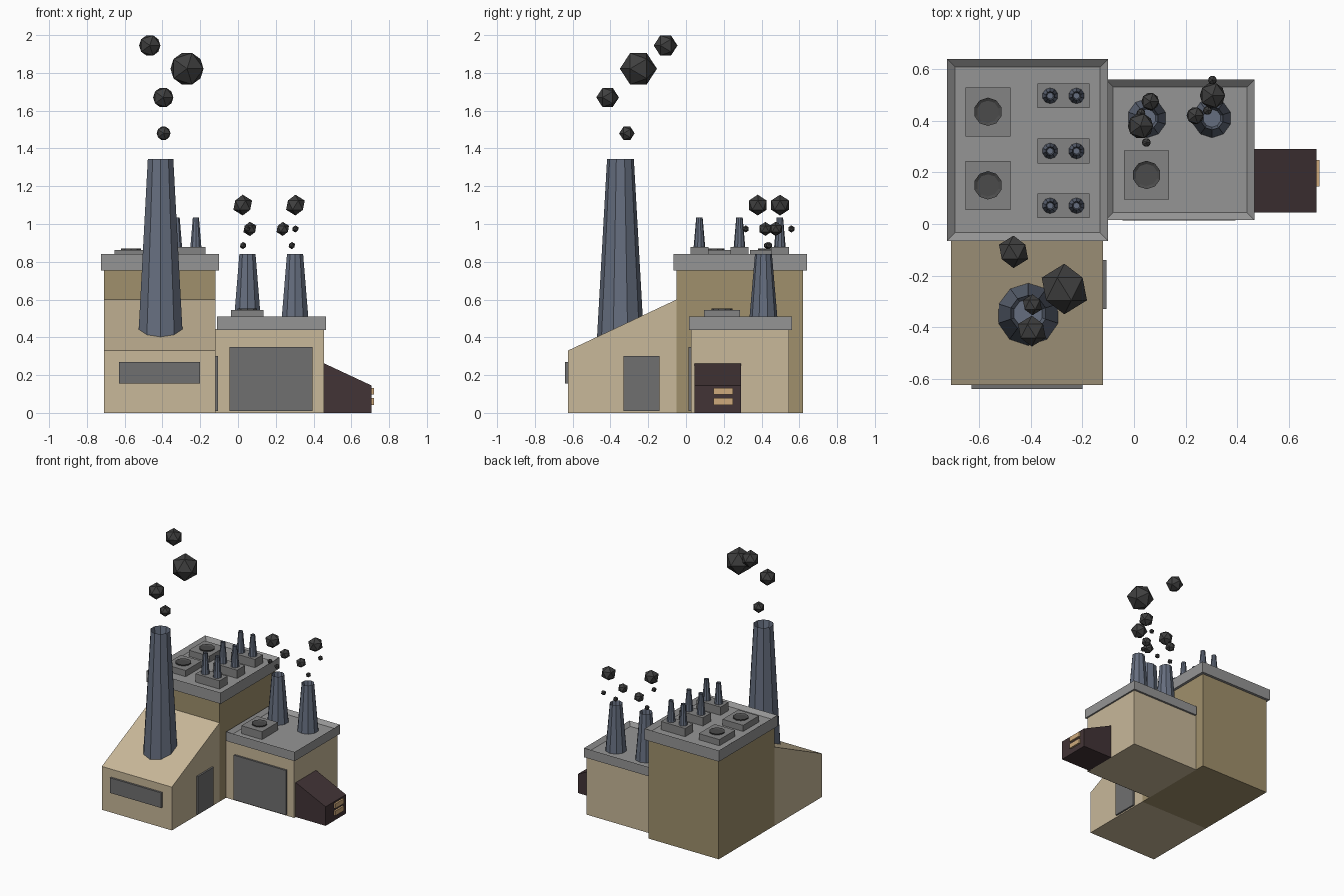
import bpy, bmesh, math
from mathutils import Matrix

if "Cube" in bpy.data.objects:
    bpy.data.objects.remove(bpy.data.objects["Cube"])


def mat(name, r, g, b):
    m = bpy.data.materials.new(name)
    m.diffuse_color = (r, g, b, 1)
    m.use_nodes = True
    m.node_tree.nodes["Principled BSDF"].inputs["Base Color"].default_value = m.diffuse_color
    return m


TAN = mat("tan", 0.58, 0.48, 0.32)
DARK_TAN = mat("dark_tan", 0.35, 0.28, 0.15)
GREY = mat("roof_grey", 0.30, 0.30, 0.30)
MID = mat("vent_grey", 0.23, 0.23, 0.23)
DOOR = mat("door_grey", 0.16, 0.16, 0.16)
RING = mat("ring_grey", 0.07, 0.07, 0.07)
STEEL = mat("steel_blue", 0.13, 0.155, 0.21)
SMOKE = mat("smoke", 0.05, 0.05, 0.05)
BROWN = mat("brown", 0.055, 0.034, 0.037)
AMBER = mat("amber", 0.62, 0.40, 0.20)


def finish(name, bm, material):
    bmesh.ops.recalc_face_normals(bm, faces=bm.faces)
    me = bpy.data.meshes.new(name)
    bm.to_mesh(me)
    bm.free()
    me.materials.append(material)
    ob = bpy.data.objects.new(name, me)
    bpy.context.collection.objects.link(ob)
    return ob


def recess_top(bm, thickness, depth):
    """Inset the highest face and sink it."""
    bm.normal_update()
    top = max(bm.faces, key=lambda f: f.calc_center_median().z)
    bmesh.ops.inset_individual(bm, faces=[top], thickness=thickness)
    bmesh.ops.translate(bm, verts=top.verts, vec=(0, 0, -depth))


def box(name, x, y, z, material, rim=0, depth=0):
    bm = bmesh.new()
    size = [b - a for a, b in (x, y, z)]
    mid = [(a + b) / 2 for a, b in (x, y, z)]
    bmesh.ops.create_cube(bm, size=1, matrix=Matrix.Translation(mid) @ Matrix.Diagonal((*size, 1)))
    if rim:
        bmesh.ops.recalc_face_normals(bm, faces=bm.faces)
        recess_top(bm, rim, depth)
    return finish(name, bm, material)


def prism(name, profile, vec, material):
    """Extrude a closed 3D profile along vec."""
    bm = bmesh.new()
    face = bm.faces.new([bm.verts.new(p) for p in profile])
    ext = bmesh.ops.extrude_face_region(bm, geom=[face], use_keep_orig=True)["geom"]
    bmesh.ops.translate(bm, vec=vec, verts=[v for v in ext if isinstance(v, bmesh.types.BMVert)])
    return finish(name, bm, material)


def pipe(name, x, y, z0, z1, r0, r1, wall, depth, material, sides=10):
    """Tapered stack with a hollow mouth."""
    bm = bmesh.new()
    bmesh.ops.create_cone(bm, cap_ends=True, segments=sides, radius1=r0, radius2=r1, depth=z1 - z0,
                          matrix=Matrix.Translation((x, y, (z0 + z1) / 2)))
    recess_top(bm, wall, depth)
    return finish(name, bm, material)


def puff(name, x, y, z, r, tilt=0):
    bm = bmesh.new()
    bmesh.ops.create_icosphere(bm, subdivisions=1, radius=r,
                               matrix=Matrix.Translation((x, y, z)) @ Matrix.Rotation(tilt, 4, 'X'))
    return finish(name, bm, SMOKE)


def fan_vent(name, x, y, z0, z1):
    box(name + "_box", (x - 0.087, x + 0.087), (y - 0.095, y + 0.095), (z0, z1), MID)
    pipe(name + "_ring", x, y, z1 - 0.005, z1 + 0.008, 0.055, 0.055, 0.012, 0.007, RING)


# Tall main block with parapet roof
box("main_block", (-0.71, -0.12), (-0.05, 0.62), (0, 0.76), DARK_TAN)
box("main_roof", (-0.725, -0.10), (-0.065, 0.64), (0.755, 0.84), GREY, 0.044, 0.025)
for i, y in enumerate((0.15, 0.435)):
    fan_vent(f"main_fan_{i}", -0.582 + 0.016, y, 0.81, 0.862)
for i, y in enumerate((0.071, 0.283, 0.497)):
    box(f"stack_base_{i}", (-0.374, -0.172), (y - 0.048, y + 0.048), (0.81, 0.878), MID)
    for j, x in enumerate((-0.325, -0.223)):
        pipe(f"small_stack_{i}_{j}", x, y, 0.873, 1.035, 0.031, 0.017, 0.005, 0.03, STEEL)

# Front hall with sloping roof, window and side door
prism("front_hall", [(-0.71, -0.625, 0), (-0.71, -0.05, 0), (-0.71, -0.05, 0.60), (-0.71, -0.625, 0.33)],
      (0.59, 0, 0), TAN)
box("hall_window", (-0.63, -0.20), (-0.64, -0.61), (0.155, 0.27), DOOR)
box("hall_door", (-0.14, -0.107), (-0.33, -0.14), (0.01, 0.30), DOOR)
pipe("great_chimney", -0.41, -0.347, 0.40, 1.344, 0.124, 0.071, 0.014, 0.08, STEEL)

# Low side block with roof, garage door and two chimneys
box("side_block", (-0.12, 0.455), (0.027, 0.545), (0, 0.445), TAN)
box("side_roof", (-0.11, 0.467), (0.015, 0.56), (0.44, 0.51), GREY, 0.041, 0.025)
box("garage_door", (-0.045, 0.394), (0.013, 0.04), (0.01, 0.35), DOOR)
fan_vent("side_fan", 0.036 + 0.013, 0.19, 0.48, 0.545)
for i, x in enumerate((0.05, 0.302)):
    pipe(f"side_chimney_{i}", x, 0.41, 0.48, 0.84, 0.076, 0.045, 0.01, 0.06, STEEL)

# Dark lean-to with amber slats
prism("lean_to", [(0.45, 0.045, 0), (0.707, 0.045, 0), (0.707, 0.045, 0.145), (0.45, 0.045, 0.265)],
      (0, 0.245, 0), BROWN)
for i, z in enumerate((0.042, 0.097)):
    box(f"slat_{i}", (0.69, 0.72), (0.145, 0.248), (z, z + 0.036), AMBER)

# Smoke puffs above the great chimney
for i, p in enumerate([(-0.394, -0.313, 1.48, 0.041), (-0.396, -0.415, 1.67, 0.06),
                       (-0.27, -0.252, 1.822, 0.098), (-0.467, -0.108, 1.945, 0.063)]):
    puff(f"great_puff_{i}", *p, tilt=math.pi / 2)

# Smoke puffs above the side chimneys
for i, p in enumerate([(0.027, 0.43, 0.886, 0.019), (0.063, 0.475, 0.974, 0.038),
                       (0.048, 0.316, 0.974, 0.019), (0.025, 0.38, 1.10, 0.055),
                       (0.285, 0.44, 0.886, 0.019), (0.237, 0.42, 0.974, 0.037),
                       (0.304, 0.558, 0.974, 0.019), (0.304, 0.498, 1.10, 0.055)]):
    puff(f"side_puff_{i}", *p)
